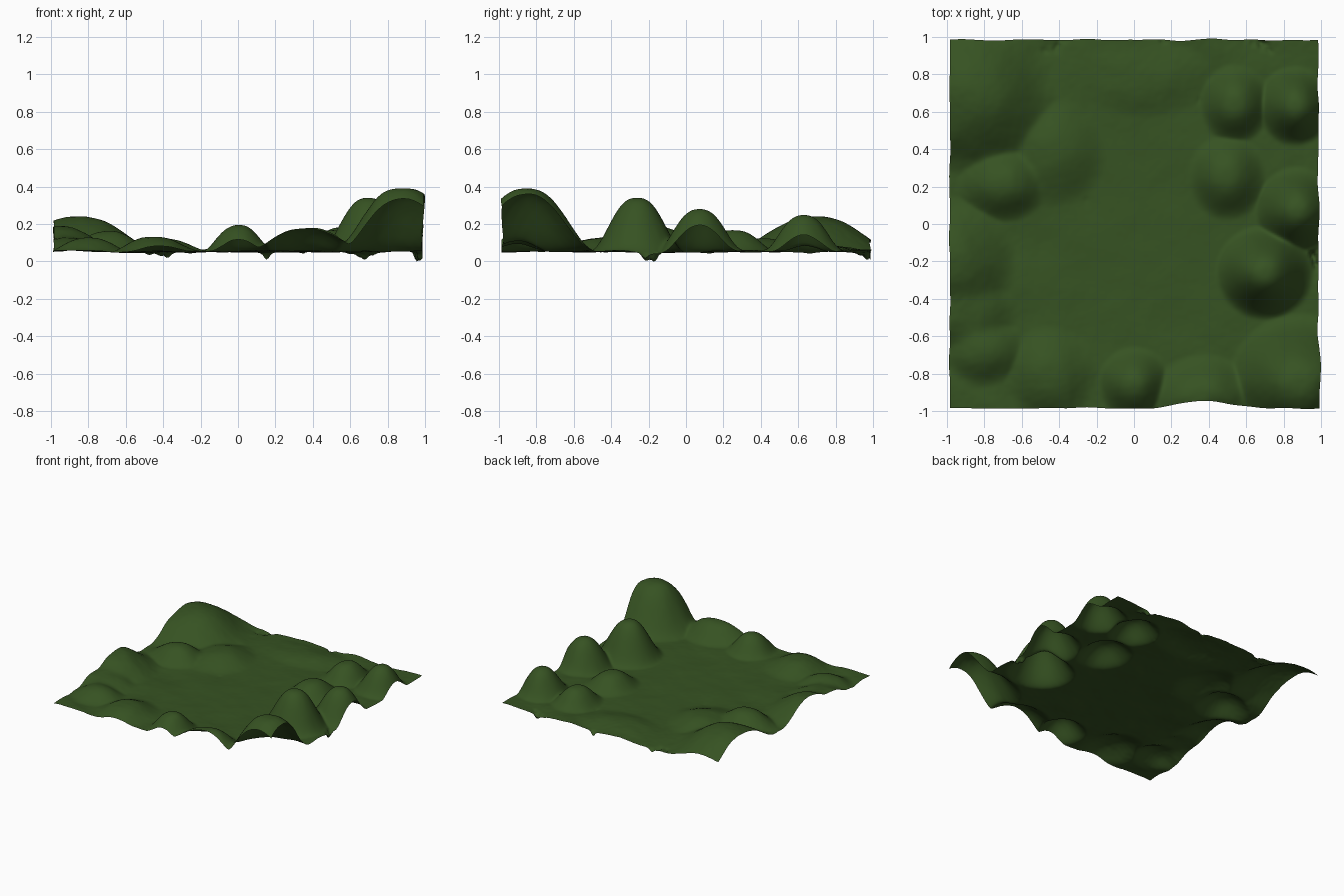
import bpy, bmesh, math
from mathutils import Vector, noise

if "Cube" in bpy.data.objects:
    bpy.data.objects.remove(bpy.data.objects["Cube"])

# Hills: centre x, y, peak height, radius x, radius y
HILLS = [
    (0.88, -0.85, 0.40, 0.38, 0.38),   # corner peak
    (0.70, -0.26, 0.335, 0.27, 0.26),  # right-hand domes
    (0.87, 0.07, 0.275, 0.23, 0.24),
    (0.50, 0.25, 0.17, 0.22, 0.24),
    (0.86, 0.63, 0.25, 0.21, 0.22),
    (0.54, 0.64, 0.19, 0.20, 0.22),
    (-0.86, 0.68, 0.235, 0.46, 0.46),  # left-hand broad hills
    (-0.42, 0.38, 0.12, 0.28, 0.30),
    (-0.70, 0.22, 0.16, 0.26, 0.22),
    (-0.96, -0.20, 0.185, 0.34, 0.36),
    (-0.90, -0.48, 0.13, 0.28, 0.26),
    (-0.80, -0.68, 0.13, 0.24, 0.20),  # front row
    (-0.45, -0.80, 0.135, 0.26, 0.27),
    (0.00, -0.86, 0.195, 0.20, 0.21),
    (0.37, -0.95, 0.18, 0.33, 0.25),
    (0.05, 0.78, 0.085, 0.40, 0.22),   # low swell at the back
]
FLOOR = 0.052
BLEND = 3.0


def height(x, y):
    """Basin floor with rounded, blended hills and fine roughness."""
    total = 0.0
    for cx, cy, peak, rx, ry in HILLS:
        d = math.hypot((x - cx) / rx, (y - cy) / ry)
        if d < 1:
            bump = (peak - FLOOR) * (0.5 + 0.5 * math.cos(math.pi * d ** 1.25))
            total += bump ** BLEND
    hill = total ** (1 / BLEND)
    rim = max(abs(x), abs(y))
    rough = 0.007 + 0.011 * rim ** 2
    p = Vector((x, y, 0.3))
    n = noise.noise(p * 4) + 0.25 * noise.noise(p * 10) + 0.08 * noise.noise(p * 30)
    return FLOOR + hill + rough * n


# Terrain sheet: a fine grid pushed up by the height rule
bm = bmesh.new()
bmesh.ops.create_grid(bm, x_segments=180, y_segments=180, size=0.985)
for v in bm.verts:
    x, y = v.co.x, v.co.y
    z = height(x, y)
    # slightly wavy borders, with the front border drawn in at the front hill
    wave = 0.010 * noise.noise(Vector((x * 6, y * 6, 2.0)))
    v.co.x += wave * abs(x) ** 6
    v.co.y += wave * abs(y) ** 6
    if x > 0:
        v.co.x += 0.05 * max(0.0, z - 0.1) * x ** 6
    if y < -0.6:
        v.co.y += 0.04 * math.exp(-((x - 0.38) / 0.18) ** 2) * ((-y - 0.6) / 0.4)
    v.co.z = z
low = min(v.co.z for v in bm.verts)
for v in bm.verts:
    # tiny dips at the rim reach the ground
    v.co.z -= low * math.exp(-((v.co.z - low) / 0.002) ** 2)
for f in bm.faces:
    f.smooth = True

mesh = bpy.data.meshes.new("terrain")
bm.to_mesh(mesh)
bm.free()
terrain = bpy.data.objects.new("terrain", mesh)
bpy.context.collection.objects.link(terrain)

# Grass colour
grass = bpy.data.materials.new("grass green")
grass.diffuse_color = (0.037, 0.085, 0.016, 1.0)
grass.use_nodes = True
grass.node_tree.nodes["Principled BSDF"].inputs["Base Color"].default_value = grass.diffuse_color
mesh.materials.append(grass)
